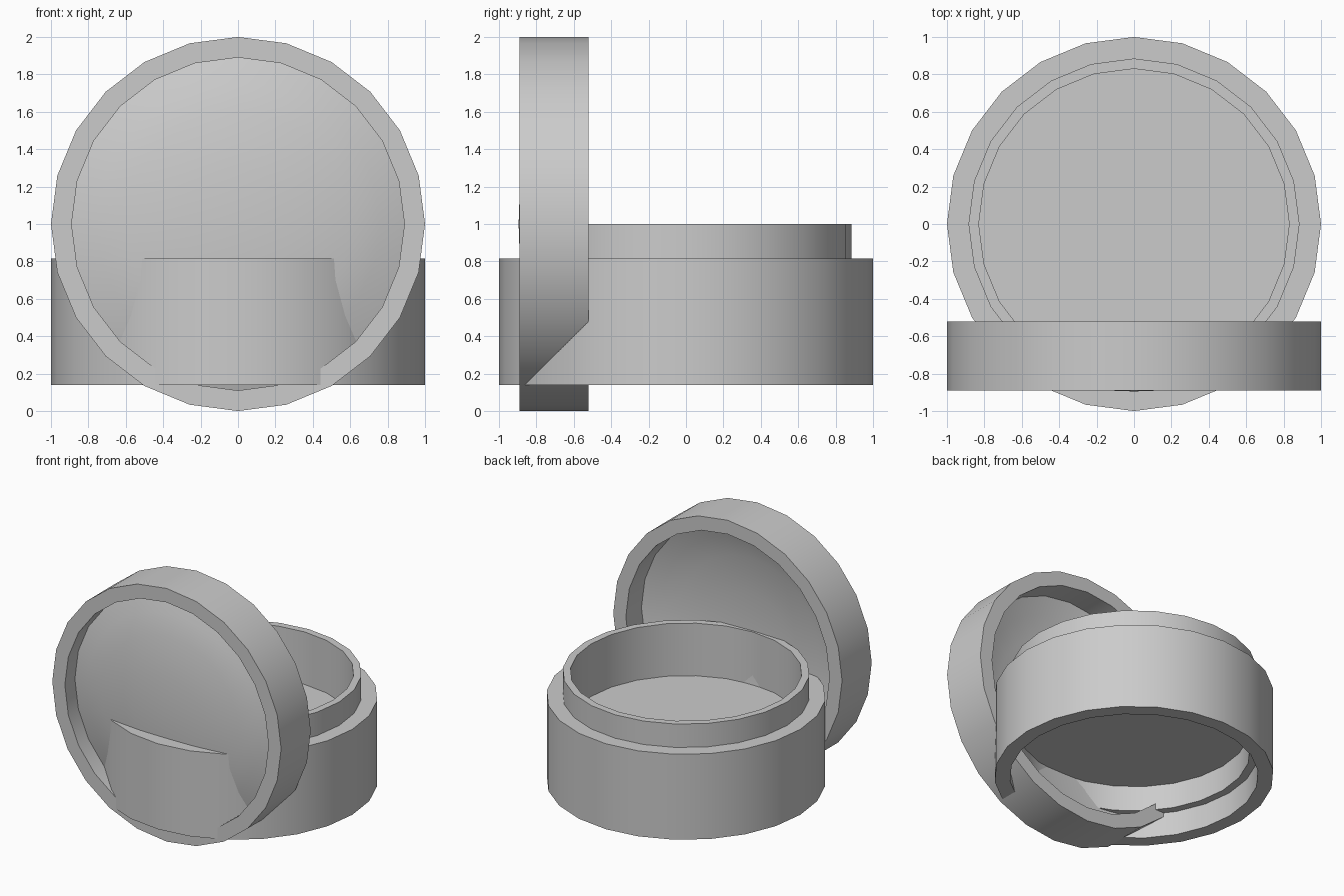
import bpy, bmesh, math
from mathutils import Matrix

cube = bpy.data.objects.get("Cube")
if cube:
    bpy.data.objects.remove(cube, do_unlink=True)

SIDES = 24

grey = bpy.data.materials.new("plain grey")
grey.use_nodes = True
COLOUR = (0.6, 0.6, 0.6, 1)
grey.diffuse_color = COLOUR
grey.node_tree.nodes["Principled BSDF"].inputs["Base Color"].default_value = COLOUR


def lathe(name, profile, matrix):
    """Revolve a (radius, height) profile that starts and ends on the axis."""
    bm = bmesh.new()
    verts = [bm.verts.new((r, 0, h)) for r, h in profile]
    edges = [bm.edges.new(pair) for pair in zip(verts, verts[1:])]
    bmesh.ops.spin(bm, geom=verts + edges, cent=(0, 0, 0), axis=(0, 0, 1),
                   angle=math.tau, steps=SIDES, use_merge=True)
    bmesh.ops.remove_doubles(bm, verts=bm.verts, dist=0.0005)
    bmesh.ops.recalc_face_normals(bm, faces=bm.faces)
    bm.transform(matrix)
    mesh = bpy.data.meshes.new(name)
    bm.to_mesh(mesh)
    bm.free()
    mesh.materials.append(grey)
    obj = bpy.data.objects.new(name, mesh)
    bpy.context.collection.objects.link(obj)
    bpy.ops.object.select_all(action='DESELECT')
    obj.select_set(True)
    bpy.context.view_layer.objects.active = obj
    bpy.ops.object.shade_smooth_by_angle(angle=math.radians(30))
    return obj


OUTER, SOCKET, NECK, BORE = 1.0, 0.89, 0.885, 0.83

# Jar: stepped socket underneath, raised floor, narrow neck on top
lathe("jar_body", [
    (0, 0.53), (BORE, 0.53), (BORE, 0.33), (SOCKET, 0.33), (SOCKET, 0.14),
    (OUTER, 0.14), (OUTER, 0.815), (NECK, 0.815), (NECK, 1.0),
    (BORE, 1.0), (BORE, 0.585), (0, 0.585)], Matrix())

# Lid: domed web inside a thick rim, standing on edge with its dome to the front
stand_up = Matrix.Translation((0, 0, 1)) @ Matrix.Rotation(math.pi / 2, 4, 'X')
dome = [(0, 0.895), (0.3, 0.885), (0.6, 0.85), (0.76, 0.81), (SOCKET, 0.765)]
inside = [(r, h - 0.05) for r, h in dome]
rim = [(SOCKET, 0.89), (OUTER, 0.89), (OUTER, 0.52), (SOCKET, 0.52)]
lathe("lid", dome + rim + inside[::-1], stand_up)
